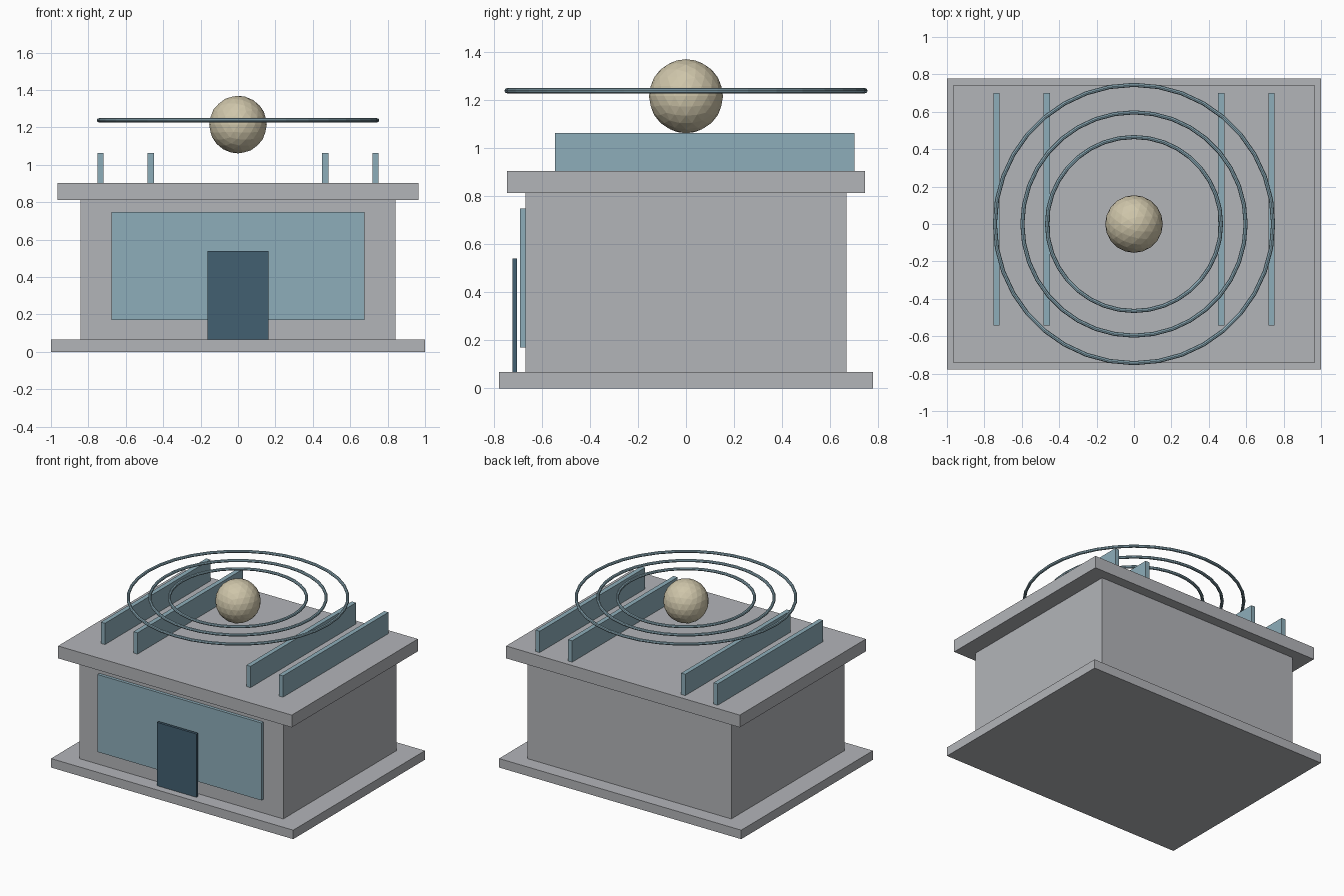
import bpy, bmesh, math

if "Cube" in bpy.data.objects:
    bpy.data.objects.remove(bpy.data.objects["Cube"])


def material(name, rgb):
    m = bpy.data.materials.new(name)
    m.diffuse_color = (*rgb, 1.0)
    m.use_nodes = True
    m.node_tree.nodes["Principled BSDF"].inputs["Base Color"].default_value = m.diffuse_color
    return m


grey = material("concrete grey", (0.45, 0.46, 0.485))
teal = material("pale teal", (0.27, 0.42, 0.49))
navy = material("dark blue", (0.055, 0.115, 0.165))
sand = material("sand", (0.62, 0.56, 0.40))


def make_object(name, bm, mat):
    mesh = bpy.data.meshes.new(name)
    bm.to_mesh(mesh)
    bm.free()
    mesh.materials.append(mat)
    ob = bpy.data.objects.new(name, mesh)
    bpy.context.collection.objects.link(ob)
    return ob


def box(name, x, y, z, mat):
    """Box from (min, max) ranges on each axis."""
    bm = bmesh.new()
    bmesh.ops.create_cube(bm, size=1.0)
    for v in bm.verts:
        v.co = [(r[0] + r[1]) / 2 + c * (r[1] - r[0]) for c, r in zip(v.co, (x, y, z))]
    return make_object(name, bm, mat)


def ring(name, radius, tube, z, mat, segments=36, sides=8):
    bm = bmesh.new()
    loops = []
    for i in range(segments):
        a = 2 * math.pi * i / segments
        loop = []
        for j in range(sides):
            b = 2 * math.pi * j / sides
            r = radius + tube * math.cos(b)
            loop.append(bm.verts.new((r * math.cos(a), r * math.sin(a), z + tube * math.sin(b))))
        loops.append(loop)
    for i in range(segments):
        p, q = loops[i], loops[(i + 1) % segments]
        for j in range(sides):
            k = (j + 1) % sides
            bm.faces.new((p[j], q[j], q[k], p[k]))
    return make_object(name, bm, mat)


# Building: plinth, walls, overhanging roof
box("plinth", (-1, 1), (-0.777, 0.777), (0, 0.067), grey)
box("walls", (-0.842, 0.842), (-0.668, 0.668), (0.067, 0.812), grey)
box("roof_slab", (-0.965, 0.965), (-0.744, 0.744), (0.812, 0.904), grey)

# Front window panel and door
box("front_window", (-0.677, 0.677), (-0.691, -0.668), (0.17, 0.748), teal)
box("front_door", (-0.163, 0.163), (-0.722, -0.703), (0.067, 0.54), navy)

# Roof fins, two on each side
for side, s in (("left", -1), ("right", 1)):
    for label, cx in (("inner", 0.467), ("outer", 0.735)):
        box(f"{side}_{label}_roof_fin", (s * cx - 0.017, s * cx + 0.017),
            (-0.544, 0.70), (0.904, 1.063), teal)

# Floating concentric rings
for label, radius in (("inner", 0.465), ("middle", 0.597), ("outer", 0.744)):
    ring(f"{label}_ring", radius, 0.011, 1.238, teal)

# Faceted globe in the middle
bm = bmesh.new()
bmesh.ops.create_icosphere(bm, subdivisions=3, radius=0.154)
bmesh.ops.translate(bm, verts=bm.verts, vec=(0, 0, 1.215))
make_object("globe", bm, sand)
